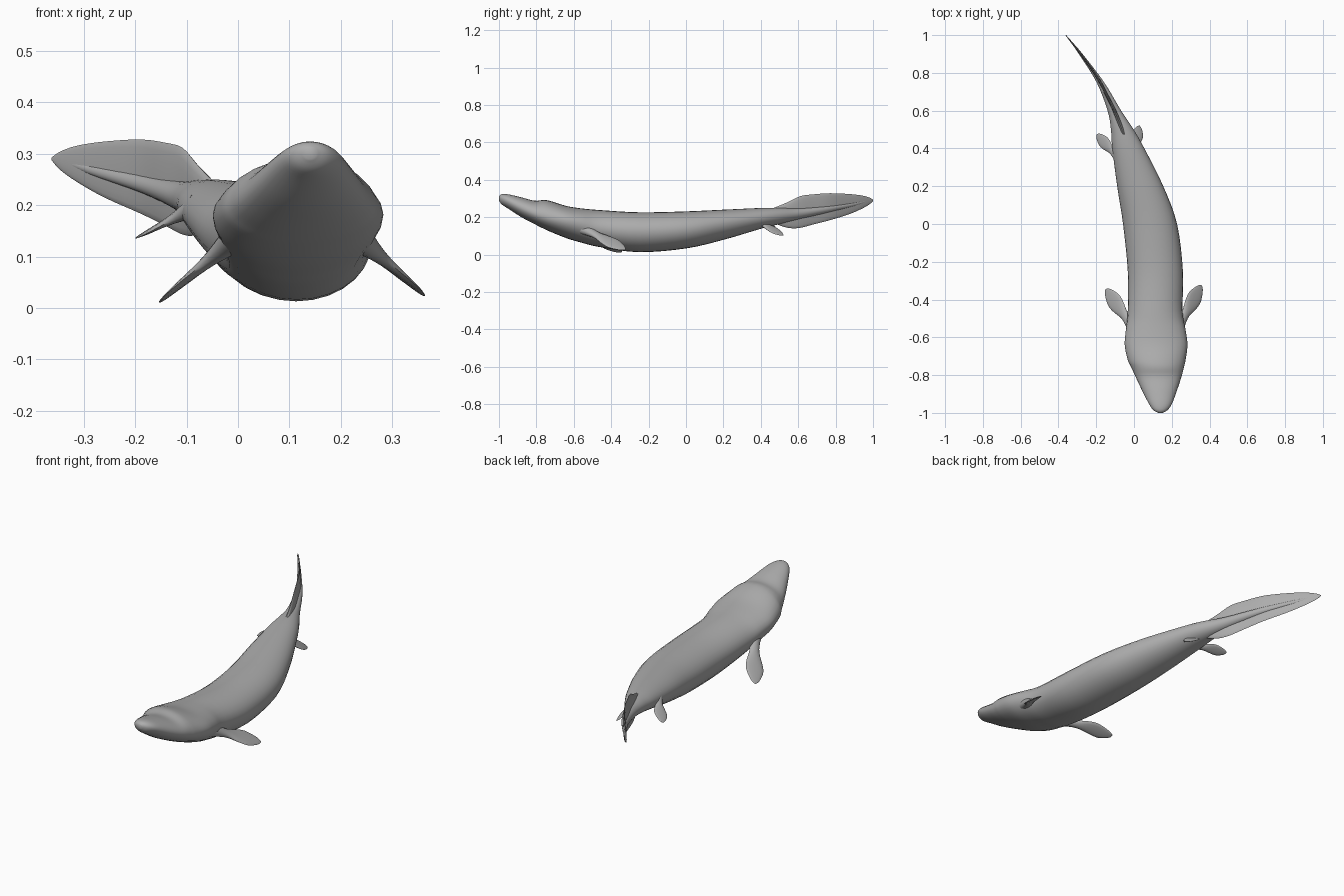
import bpy, bmesh, math
from mathutils import Vector

if "Cube" in bpy.data.objects:
    bpy.data.objects.remove(bpy.data.objects["Cube"])

grey = bpy.data.materials.new("plain grey")
grey.diffuse_color = (0.42, 0.42, 0.42, 1)
grey.use_nodes = True
grey.node_tree.nodes["Principled BSDF"].inputs["Base Color"].default_value = grey.diffuse_color


def spline(rows, steps):
    """Catmull-Rom interpolation through rows of numbers."""
    out = []
    for i in range(len(rows) - 1):
        a, b = rows[max(i - 1, 0)], rows[i]
        c, d = rows[i + 1], rows[min(i + 2, len(rows) - 1)]
        for s in range(steps):
            t = s / steps
            out.append([0.5 * (2 * q + (r - p) * t + (2 * p - 5 * q + 4 * r - w) * t * t
                               + (3 * q - p - 3 * r + w) * t ** 3)
                        for p, q, r, w in zip(a, b, c, d)])
    out.append(list(rows[-1]))
    return out


def loft(name, rings, sides):
    """Skin elliptical rings given as (centre, side axis, up axis, down axis)."""
    bm = bmesh.new()
    loops = []
    for centre, side, up, down in rings:
        loop = []
        for k in range(sides):
            a = 2 * math.pi * k / sides
            c, s = math.cos(a), math.sin(a)
            loop.append(bm.verts.new(centre + side * c + (up * s if s > 0 else down * -s)))
        loops.append(loop)
    for p, q in zip(loops, loops[1:]):
        for k in range(sides):
            j = (k + 1) % sides
            bm.faces.new((p[k], p[j], q[j], q[k]))
    bm.faces.new(loops[0])
    bm.faces.new(loops[-1])
    bmesh.ops.recalc_face_normals(bm, faces=bm.faces)
    mesh = bpy.data.meshes.new(name)
    bm.to_mesh(mesh)
    bm.free()
    mesh.materials.append(grey)
    ob = bpy.data.objects.new(name, mesh)
    bpy.context.collection.objects.link(ob)
    bpy.context.view_layer.objects.active = ob
    ob.select_set(True)
    bpy.ops.object.shade_smooth_by_angle(angle=math.radians(50))
    ob.select_set(False)
    return ob


def upright(rows, steps):
    """Rings across y from rows of y, centre x, half width, bottom, top, widest height."""
    rings = []
    for y, x, w, lo, hi, mid in spline(rows, steps):
        rings.append((Vector((x, y, mid)), Vector((max(w, .001), 0, 0)),
                      Vector((0, 0, hi - mid)), Vector((0, 0, lo - mid))))
    return rings


# Body with head, brow step and tapering tail core
body = [
    (-1.0, .14, .012, .29, .313, .302), (-.985, .14, .038, .268, .323, .298),
    (-.95, .14, .062, .245, .322, .285), (-.88, .135, .093, .2, .306, .25),
    (-.81, .13, .121, .163, .288, .22), (-.76, .125, .139, .138, .292, .205),
    (-.72, .12, .153, .12, .285, .195), (-.64, .117, .166, .088, .26, .182),
    (-.56, .115, .158, .064, .247, .165), (-.46, .112, .145, .04, .238, .14),
    (-.25, .113, .146, .013, .226, .125), (0, .085, .143, .033, .231, .135),
    (.2, .033, .122, .079, .24, .165), (.4, -.03, .085, .138, .249, .195),
    (.5, -.062, .06, .163, .25, .207), (.6, -.104, .036, .188, .247, .218),
    (.75, -.178, .02, .222, .258, .24), (.9, -.282, .01, .258, .278, .268),
    (.98, -.345, .003, .284, .292, .288),
]
loft("body", upright(body, 4), 28)

# Thin tail fin above and below the core
fin = [
    (.43, -.04, .014, .185, .235, .21), (.49, -.06, .013, .16, .258, .21),
    (.55, -.083, .012, .142, .283, .215), (.61, -.108, .01, .143, .312, .22),
    (.68, -.143, .009, .161, .322, .233), (.77, -.19, .008, .184, .328, .25),
    (.87, -.26, .007, .215, .324, .262), (.94, -.313, .006, .245, .316, .275),
    (.98, -.345, .004, .268, .305, .285), (1.0, -.361, .002, .286, .294, .29),
]
loft("tail_fin", upright(fin, 3), 20)

# Paddle outline: position along fin, half width, half thickness
PADDLE = [(0, 1.0, 1.8), (.18, .68, 1.25), (.36, .6, .8), (.55, .95, .5),
          (.72, 1.08, .35), (.87, .75, .22), (.96, .4, .13), (1, .06, .05)]


def paddle(name, base, tip, edge, width, thick):
    base, tip = Vector(base), Vector(tip)
    d = tip - base
    edge = Vector(edge)
    edge = (edge - d * (edge.dot(d) / d.length_squared)).normalized()
    normal = d.normalized().cross(edge)
    rings = []
    for t, w, h in spline(PADDLE, 3):
        n = normal * max(h, .03) * thick
        rings.append((base + d * t, edge * max(w, .03) * width, n, -n))
    loft(name, rings, 14)


# Paired fins
paddle("front_fin_right", (.225, -.56, .145), (.358, -.325, .026), (.6, -.6, -.38), .042, .018)
paddle("front_fin_left", (.005, -.56, .145), (-.15, -.345, .012), (-.6, -.6, -.38), .042, .018)
paddle("rear_fin_right", (-.005, .36, .19), (.03, .52, .103), (.75, -.4, -.35), .031, .014)
paddle("rear_fin_left", (-.075, .34, .2), (-.197, .475, .138), (-.6, -.6, -.38), .031, .014)
